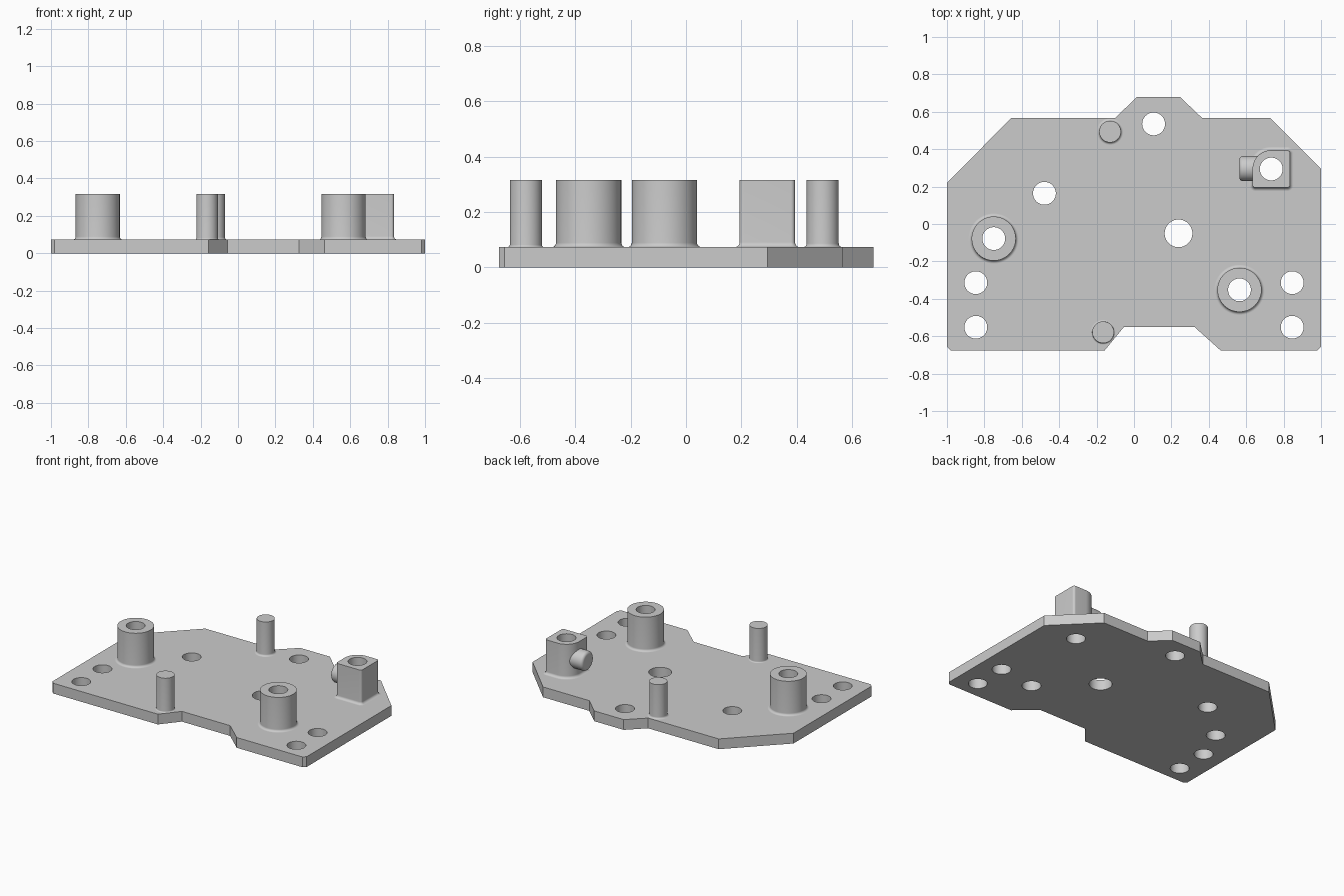
import bpy, bmesh, math
from mathutils import Vector

if "Cube" in bpy.data.objects:
    bpy.data.objects.remove(bpy.data.objects["Cube"])

PLATE_TOP, POST_TOP = 0.073, 0.316

grey = bpy.data.materials.new("light grey")
grey.diffuse_color = (0.6, 0.6, 0.6, 1)
grey.use_nodes = True
grey.node_tree.nodes["Principled BSDF"].inputs["Base Color"].default_value = grey.diffuse_color


def rounded(cx, cy, half, radii, off=0.0, seg=16):
    """Square outline with its own radius per corner (all = half gives a circle)."""
    pts = []
    for i, r in enumerate(radii):               # corners: ++, -+, --, +-
        sx, sy = ((1, 1), (-1, 1), (-1, -1), (1, -1))[i]
        ox, oy = cx + sx * (half - r), cy + sy * (half - r)
        for k in range(seg + 1):
            a = math.pi / 2 * (i + k / seg)
            pts.append((ox + (r + off) * math.cos(a), oy + (r + off) * math.sin(a)))
    return [p for j, p in enumerate(pts)
            if (Vector(p) - Vector(pts[j - 1])).length > 1e-6]


def circle(cx, cy, r, off=0.0):
    return rounded(cx, cy, r, [r] * 4, off)


def loft(bm, rings):
    """Skin a list of equal-length 3D rings; returns rows of vertices."""
    rows = [[bm.verts.new(p) for p in ring] for ring in rings]
    for a, b in zip(rows, rows[1:]):
        n = len(a)
        for i in range(n):
            j = (i + 1) % n
            bm.faces.new((a[i], a[j], b[j], b[i]))
    return rows


def cap(bm, loops):
    """Fill the flat area between the first loop and the hole loops."""
    edges = [bm.edges.get((l[i - 1], l[i])) for l in loops for i in range(len(l))]
    bmesh.ops.triangle_fill(bm, edges=edges, use_beauty=True)


def lift(points, z):
    return [(x, y, z) for x, y in points]


def finish(bm, name):
    bmesh.ops.recalc_face_normals(bm, faces=bm.faces[:])
    me = bpy.data.meshes.new(name)
    bm.to_mesh(me)
    bm.free()
    me.materials.append(grey)
    me.shade_smooth()
    me.set_sharp_from_angle(angle=math.radians(30))
    ob = bpy.data.objects.new(name, me)
    bpy.context.collection.objects.link(ob)


def post(name, outline, fillet, hole=None):
    """Upright post with a flared foot and an optional through hole."""
    bm = bmesh.new()
    rings = []
    for k in range(9):
        a = math.pi / 2 * k / 8
        rings.append(lift(outline(fillet * (1 - math.sin(a))),
                          PLATE_TOP + fillet * (1 - math.cos(a))))
    rings.append(lift(outline(0), POST_TOP))
    tops = [loft(bm, rings)[-1]]
    if hole:
        tops.append(loft(bm, [lift(hole, PLATE_TOP), lift(hole, POST_TOP)])[-1])
    cap(bm, tops)
    finish(bm, name)


# Base plate with ten through holes
outline = [(-0.98, -0.676), (-0.157, -0.676), (-0.055, -0.552), (0.325, -0.552),
           (0.463, -0.676), (0.98, -0.676), (1, -0.656), (1, 0.295), (0.727, 0.568),
           (0.363, 0.568), (0.247, 0.678), (0.015, 0.678), (-0.1, 0.568),
           (-0.655, 0.568), (-1, 0.22), (-1, -0.656)]
boss_at = [(-0.75, -0.078), (0.564, -0.352)]
block_at = (0.734, 0.294)
holes = [circle(x, y, 0.061) for x, y in boss_at + [block_at]]
holes += [circle(s * 0.846, y, 0.061) for s in (-1, 1) for y in (-0.314, -0.552)]
holes += [circle(0.105, 0.535, 0.061), circle(-0.479, 0.164, 0.061),
          circle(0.238, -0.05, 0.074)]
bm = bmesh.new()
walls = [loft(bm, [lift(l, 0), lift(l, PLATE_TOP)]) for l in [outline] + holes]
for level in (0, 1):
    cap(bm, [w[level] for w in walls])
finish(bm, "base_plate")

# Two hollow bosses
for i, (x, y) in enumerate(boss_at):
    post(f"boss_{i + 1}", lambda off: circle(x, y, 0.118, off), 0.016,
         circle(x, y, 0.061))

# Two solid pins
for i, (x, y, f) in enumerate([(-0.128, 0.494, 0.013), (-0.165, -0.579, 0.008)]):
    post(f"pin_{i + 1}", lambda off: circle(x, y, 0.058, off), f)

# Square block with one big rounded corner
post("block", lambda off: rounded(*block_at, 0.1, (0.015, 0.099, 0.015, 0.015), off),
     0.018, circle(*block_at, 0.061))

# Sideways peg with a rounded end, set into the block
bm = bmesh.new()
R, E, X0 = 0.067, 0.02, 0.563
mid = (PLATE_TOP + POST_TOP) / 2
rings = [[(0.668, y, z) for y, z in circle(block_at[1] + 0.002, mid, R)]]
for k in range(7):
    a = math.pi / 2 * k / 6
    ring = circle(block_at[1] + 0.002, mid, R, -E * (1 - math.cos(a)))
    rings.append([(X0 + E * (1 - math.sin(a)), y, z) for y, z in ring])
cap(bm, [loft(bm, rings)[-1]])
finish(bm, "side_peg")
